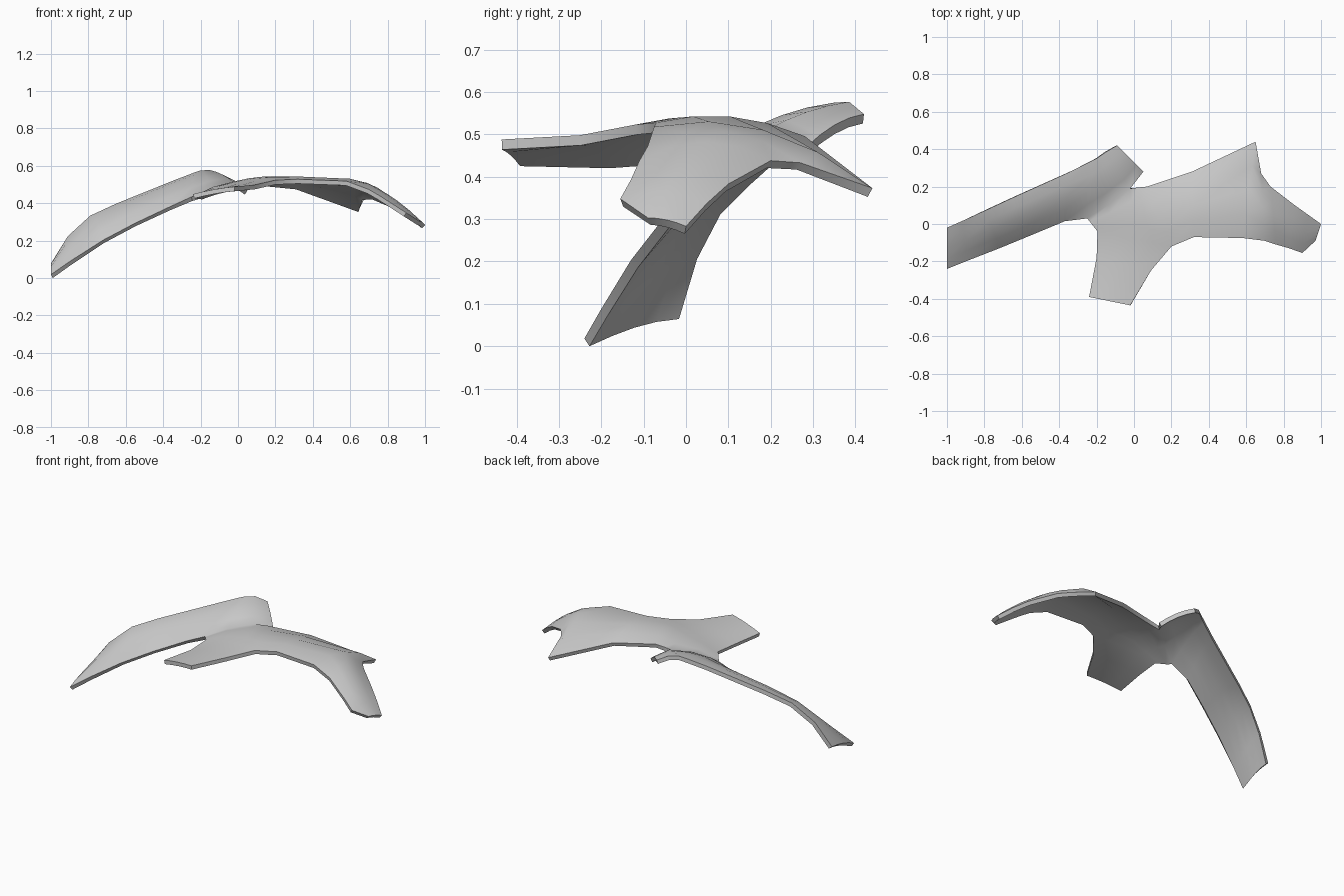
import bpy, bmesh
from mathutils import Vector

if "Cube" in bpy.data.objects:
    bpy.data.objects.remove(bpy.data.objects["Cube"])

N = 4  # segments across every ribbon


def across(a, b, lift):
    """Arched cross-section between two edge points."""
    a, b = Vector(a), Vector(b)
    pts = []
    for i in range(N + 1):
        t = i / N
        p = a.lerp(b, t)
        p.z += 4 * lift * t * (1 - t)
        pts.append(p)
    return pts


bm = bmesh.new()


def ribbon(stations):
    """Skin a run of cross-sections with quads."""
    rows = [[bm.verts.new(p) for p in across(*s)] for s in stations]
    for r, s in zip(rows, rows[1:]):
        for i in range(N):
            bm.faces.new((r[i], s[i], s[i + 1], r[i + 1]))


# Points shared between neighbouring ribbons
arm_corner = (-.25, .03, .435)
arm_side = (-.14, .10, .487)
notch = (-.02, .19, .512)

# Long left arm, ending in the upturned rear tab
ribbon([
    ((-1, -.24, .02), (-1, -.02, .08), .012),
    ((-.90, -.20, .09), (-.91, .02, .225), .02),
    ((-.72, -.13, .205), (-.79, .075, .335), .03),
    ((-.55, -.06, .295), (-.65, .14, .40), .03),
    ((-.37, .015, .38), (-.34, .28, .525), .03),
    (arm_corner, (-.23, .335, .567), .025),
    (arm_side, (-.20, .35, .577), .015),
    (notch, (-.15, .385, .579), .01),
    ((.05, .28, .468), (-.09, .42, .55), .015),
])

# Front leg
hip = ((-.195, -.04, .455), (.20, -.12, .525), .02)
ribbon([
    ((-.24, -.39, .45), (-.02, -.435, .49), .005),
    ((-.20, -.18, .445), (.09, -.25, .50), .015),
    hip,
])

# Central body, rear point and drooping right arm
backs = [arm_corner, arm_side, notch, (.02, .195, .518), (.07, .20, .523)]
lifts = [0, .005, .01, .015, .02]
hub = [(f, b, l) for f, b, l in zip(across(*hip), backs, lifts)]
ribbon(hub + [
    ((.32, -.07, .53), (.31, .28, .498), .03),
    ((.58, -.075, .52), (.65, .44, .375), .065),
    ((.70, -.09, .475), (.68, .27, .435), .055),
    ((.76, -.11, .44), (.73, .20, .44), .045),
    ((.83, -.13, .395), (.86, .10, .385), .03),
    ((.90, -.155, .35), (.93, .05, .34), .02),
    ((.97, -.09, .305), (1, 0, .285), .005),
])

# Weld into one sheet facing upwards
bmesh.ops.remove_doubles(bm, verts=bm.verts, dist=.0005)
bmesh.ops.recalc_face_normals(bm, faces=bm.faces)
if sum(f.normal.z * f.calc_area() for f in bm.faces) < 0:
    bmesh.ops.reverse_faces(bm, faces=bm.faces)

mesh = bpy.data.meshes.new("curved_shell")
bm.to_mesh(mesh)
bm.free()
shell = bpy.data.objects.new("curved_shell", mesh)
bpy.context.collection.objects.link(shell)

# Give the sheet its thickness
solid = shell.modifiers.new("thickness", 'SOLIDIFY')
solid.thickness = .024
solid.offset = -1

bpy.context.view_layer.objects.active = shell
shell.select_set(True)
bpy.ops.object.modifier_apply(modifier=solid.name)
bpy.ops.object.shade_smooth_by_angle(angle=.7)

# Rest the lowest point on the ground
low = min(v.co.z for v in mesh.vertices)
for v in mesh.vertices:
    v.co.z -= low
